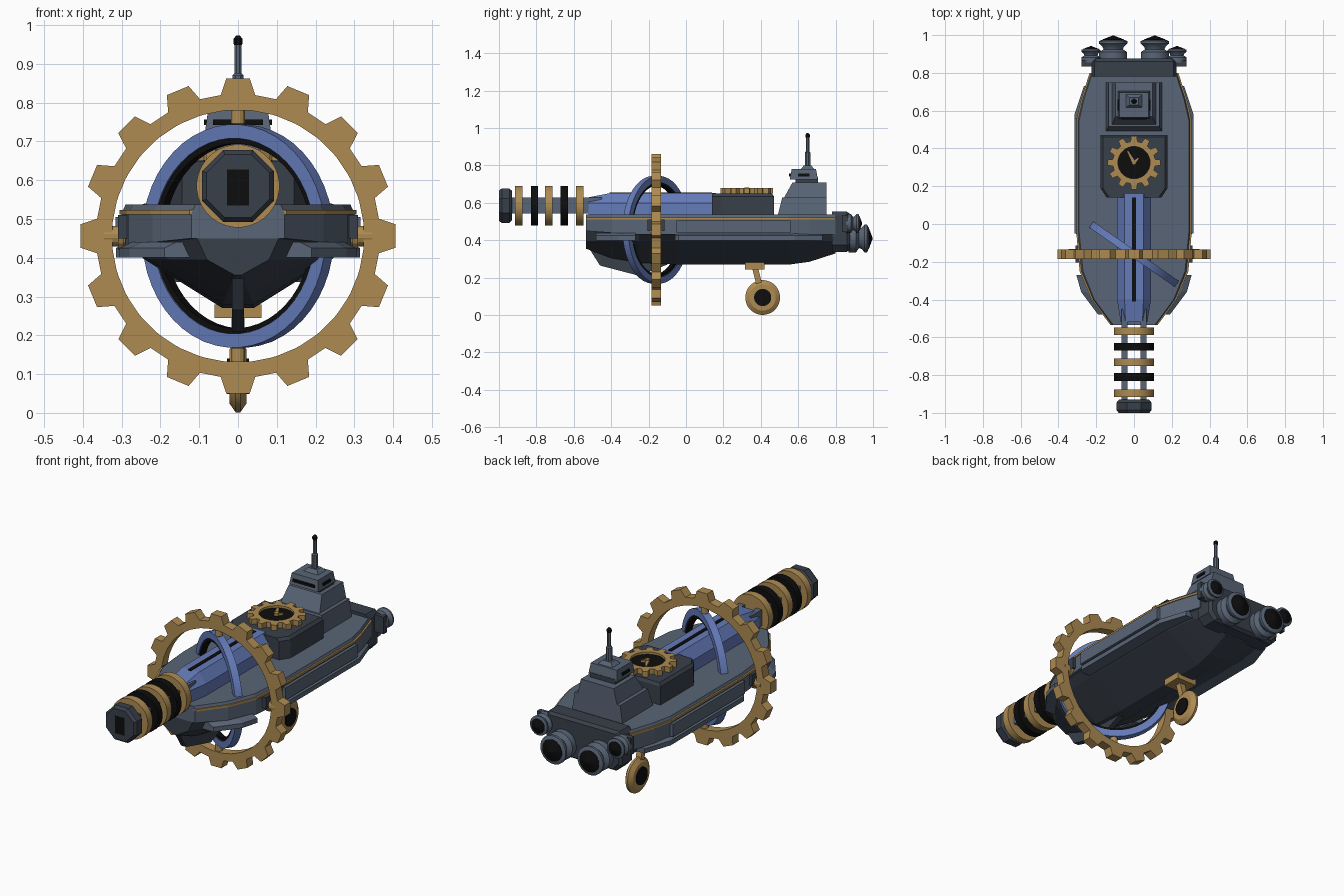
import bpy, bmesh
from math import pi, sin, cos
from mathutils import Vector

if "Cube" in bpy.data.objects:
    bpy.data.objects.remove(bpy.data.objects["Cube"])


def material(name, rgb):
    m = bpy.data.materials.new(name)
    m.diffuse_color = (*rgb, 1)
    m.use_nodes = True
    m.node_tree.nodes["Principled BSDF"].inputs["Base Color"].default_value = m.diffuse_color
    return m


STEEL = material("steel", (0.10, 0.13, 0.18))
DARK = material("dark_steel", (0.04, 0.05, 0.068))
GOLD = material("brass", (0.42, 0.26, 0.085))
BLUE = material("blue_metal", (0.13, 0.20, 0.49))
BLACK = material("black", (0.004, 0.004, 0.004))


def loft(name, rings, mat, mirror=False, wrap=False, smooth=False):
    """Skin a list of equal-length point rings; cap the ends unless wrapped."""
    bm = bmesh.new()
    vs = [[bm.verts.new(p) for p in r] for r in rings]
    n = len(vs[0])
    for a, b in zip(vs, vs[1:] + ([vs[0]] if wrap else [])):
        for i in range(n):
            j = (i + 1) % n
            bm.faces.new((a[i], a[j], b[j], b[i]))
    if not wrap:
        bm.faces.new(vs[0])
        bm.faces.new(vs[-1])
    bmesh.ops.remove_doubles(bm, verts=bm.verts, dist=1e-5)
    bmesh.ops.recalc_face_normals(bm, faces=bm.faces)
    me = bpy.data.meshes.new(name)
    bm.to_mesh(me)
    bm.free()
    me.materials.append(mat)
    ob = bpy.data.objects.new(name, me)
    bpy.context.collection.objects.link(ob)
    if mirror:
        ob.modifiers.new("mirror", 'MIRROR')
    if smooth:
        bpy.context.view_layer.objects.active = ob
        ob.select_set(True)
        bpy.ops.object.shade_smooth_by_angle(angle=0.6)
        ob.select_set(False)
    return ob


def box(name, x, y, z, mat, mirror=False, taper=(0, 0, 0)):
    """Box from ranges; taper insets the top in x, front y and back y."""
    t, f, b = taper
    low = [(x[0], y[0], z[0]), (x[1], y[0], z[0]), (x[1], y[1], z[0]), (x[0], y[1], z[0])]
    top = [(x[0] + t, y[0] + f, z[1]), (x[1] - t, y[0] + f, z[1]),
           (x[1] - t, y[1] - b, z[1]), (x[0] + t, y[1] - b, z[1])]
    return loft(name, [low, top], mat, mirror)


def lathe(name, prof, centre, axis, mat, n=24, mirror=False, wrap=False, smooth=False):
    """Spin (radius, distance) points around an axis."""
    q = Vector(axis).to_track_quat('Z', 'Y')
    c = Vector(centre)
    ang = [2 * pi * (i + 0.5) / n for i in range(n)]
    rings = [[c + q @ Vector((r * cos(a), r * sin(a), t)) for a in ang] for r, t in prof]
    return loft(name, rings, mat, mirror, wrap, smooth)


def gear(name, teeth, r_in, r_root, r_tip, half, centre, axis, mat):
    """Toothed ring with straight-sided tapered teeth."""
    q = Vector(axis).to_track_quat('Z', 'Y')
    c = Vector(centre)
    rings = []
    for k in range(teeth):
        for f, r in ((-0.31, r_root), (-0.19, r_tip), (0.19, r_tip), (0.31, r_root)):
            a = 2 * pi * (k + f) / teeth
            d = Vector((cos(a), sin(a), 0))
            z = Vector((0, 0, half))
            rings.append([c + q @ p for p in (d * r_in - z, d * r - z, d * r + z, d * r_in + z)])
    return loft(name, rings, mat, wrap=True)


# Hull: y, deck half-width, side half-width, chine z, lower half-width, keel half-width, keel z
HULL = [(-0.535, .11, .12, .45, .08, .008, .355), (-0.40, .21, .22, .44, .18, .03, .305),
        (-0.25, .27, .283, .43, .23, .04, .28), (-0.05, .29, .30, .43, .24, .04, .27),
        (0.55, .29, .30, .43, .24, .04, .27), (0.66, .265, .275, .43, .23, .05, .285),
        (0.80, .22, .23, .43, .20, .06, .33)]


def both(y, pts):
    return [(x, y, z) for x, z in pts] + [(-x, y, z) for x, z in reversed(pts)]


loft("upper_hull", [both(y, [(d, .537), (w, .515), (w, c)]) for y, d, w, c, l, k, kz in HULL], STEEL)
loft("lower_hull", [both(y, [(w - .015, c), (l, .395), (k, kz)]) for y, d, w, c, l, k, kz in HULL], DARK)
loft("brass_trim", [[(w - .012, y, .512), (w + .005, y, .512), (w + .005, y, .523), (w - .012, y, .523)]
                    for y, d, w, c, l, k, kz in HULL], GOLD, True)
loft("keel_fin", [[(x, -0.52, .36), (x, -0.46, .265), (x, -0.25, .21), (x, -0.10, .27), (x, -0.10, .36)]
                  for x in (-.015, .015)], DARK)


def plate(name, path):
    loft(name, [[(w - .07, y, .40), (w, y, .40), (w, y, .425), (w - .03, y, .44), (w - .07, y, .44)]
                for y, w in path], STEEL, True)


# Side armour, split where the big gear passes
plate("side_armour", [(-0.06, .30), (-0.04, .315), (0.58, .315), (0.73, .265)])
plate("front_side_armour", [(-0.48, .19), (-0.36, .28), (-0.27, .305)])
box("edge_guard", (.28, .316), (-0.05, 0.56), (.438, .505), STEEL, True)
box("gear_clip", (.27, .31), (-0.205, -0.115), (.45, .51), DARK, True)

# Barrel: blue breech, rails, coil rings and muzzle
loft("breech", [both(y, [(t, z), (w, m), (w, .525)]) for y, t, w, z, m in
                [(-0.52, .045, .07, .63, .60), (-0.40, .05, .09, .653, .60), (0.16, .05, .09, .653, .60)]], BLUE)
box("breech_slot", (-.01, .01), (-0.41, 0.14), (.64, .656), BLACK)
box("barrel_rail", (.034, .066), (-0.95, -0.45), (.543, .63), STEEL, True)
for i, y in enumerate((-0.895, -0.81, -0.733, -0.65, -0.567)):
    lathe(f"barrel_ring_{i + 1}", [(.107, -.02), (.107, .02)], (0, y, .585), (0, 1, 0),
          (GOLD, BLACK)[i % 2], 32, smooth=True)
lathe("muzzle", [(.088, -1.0), (.1, -.985), (.1, -.945), (.085, -.93)], (0, 0, .585), (0, 1, 0), DARK, 8)
box("muzzle_bore", (-.028, .028), (-1.001, -0.97), (.535, .628), BLACK)

# Clock housing with gear dial and hands
loft("clock_housing", [[(-a, .14, z0), (a, .14, z0), (w, .19, z0), (w, y1, z0), (-w, y1, z0), (-w, .19, z0)]
                       for a, w, y1, z0 in ((.145, .178, .47, .53), (.145, .178, .47, .635), (.13, .165, .46, .65))], DARK)
gear("clock_gear", 12, .085, .113, .142, .014, (0, .325, .665), (0, 0, 1), GOLD)
lathe("clock_face", [(.09, .64), (.09, .667)], (0, .325, 0), (0, 0, 1), BLACK)
lathe("clock_hub", [(.012, .66), (.012, .682)], (0, .325, 0), (0, 0, 1), GOLD, 12)
for name, tip, h in (("long_hand", (-.035, .388), .011), ("short_hand", (.025, .35), .010)):
    a, b = Vector((0, .325)), Vector(tip)
    s = (b - a).orthogonal().normalized() * h
    loft(name, [[(*p, z) for p in (a - s, a + s, b + s * .4, b - s * .4)] for z in (.665, .678)], GOLD)

# Bridge tower and mast
box("tower_base", (-.15, .15), (.49, .75), (.53, .63), STEEL, taper=(.015, .025, 0))
box("tower_middle", (-.118, .118), (.52, .75), (.62, .71), STEEL, taper=(.02, .05, 0))
box("tower_neck", (-.075, .075), (.585, .705), (.70, .735), DARK)
box("tower_cabin", (-.085, .085), (.555, .705), (.725, .782), STEEL, taper=(.008, .01, .01))
box("cabin_window", (-.065, .065), (.552, .60), (.742, .756), BLACK)
box("cabin_side_window", (.07, .088), (.60, .66), (.742, .756), BLACK, True)
box("mast_foot", (-.05, .05), (.61, .69), (.775, .80), STEEL, taper=(.025, .02, .02))
lathe("mast", [(.016, .79), (.016, .87), (.010, .875), (.010, .95)], (0, .65, 0), (0, 0, 1), STEEL, 8)
lathe("mast_tip", [(.008, .945), (.013, .953), (.013, .964), (.005, .973)], (0, .65, 0), (0, 0, 1), BLACK, 8)

# Engine block and nozzles
loft("engine_block", [both(y, [(.21 - e, .553 - e), (.225 - e, .53 - e), (.225 - e, .375 + e), (.19 - e, .338 + e)])
                      for y, e in ((.78, 0), (.86, 0), (.877, .012))], DARK)
box("engine_side_pod", (.20, .278), (.835, .865), (.445, .535), DARK, True)
for name, x, z, y, s in (("main", .11, .41, .87, 1), ("small", .228, .49, .855, .68)):
    lathe(name + "_nozzle", [(.075 * s, 0), (.075 * s, .04 * s), (.052 * s, .055 * s), (.058 * s, .07 * s),
          (.076 * s, .085 * s), (.076 * s, .098 * s), (.06 * s, .105 * s)],
          (x, y, z), (0, 1, 0), STEEL, 20, True, smooth=True)
    lathe(name + "_nozzle_cone", [(.058 * s, .09 * s), (.058 * s, .107 * s), (.002, .128 * s)],
          (x, y, z), (0, 1, 0), BLACK, 20, True)

# Big gear and the tilted ring inside it, with pivot pins
C = (0, -0.16, .456)
gear("big_gear", 16, .325, .366, .407, .025, C, (0, 1, 0), GOLD)
TILT = (0.57, 0.82, 0)
lathe("inner_ring", [(.252, -.019), (.288, -.019), (.288, .019), (.252, .019)], C, TILT, BLUE, 48,
      wrap=True, smooth=True)
lathe("ring_lining", [(.238, -.014), (.255, -.014), (.255, .014), (.238, .014)], C, TILT, BLACK, 48,
      wrap=True, smooth=True)
for name, sgn in (("top_pin", 1), ("bottom_pin", -1)):
    lathe(name, [(.004, .262), (.011, .285), (.019, .29), (.019, .333)], C, (0, 0, sgn), GOLD, 12)
lathe("side_pin", [(.027, .29), (.027, .346)], C, (1, 0, 0), GOLD, 16, True)
lathe("side_pin_collar", [(.035, .295), (.035, .31)], C, (1, 0, 0), GOLD, 16, True)

# Landing wheel on a strut
W = (0, .41, .094)
lathe("wheel", [(.055, -.022), (.07, -.022), (.093, -.006), (.093, .006), (.07, .022), (.055, .022)],
      W, (1, 0, 0), GOLD, 32, smooth=True)
lathe("wheel_hub", [(.046, -.028), (.046, .028)], W, (1, 0, 0), BLACK, 24)
box("strut_mount", (-.06, .06), (.315, .42), (.245, .28), GOLD, taper=(0, 0, 0))
loft("wheel_strut", [[(-h, y - .016, z), (h, y - .016, z), (h, y + .016, z), (-h, y + .016, z)]
                     for y, z, h in ((.365, .27, .018), (.395, .15, .014))], GOLD)
